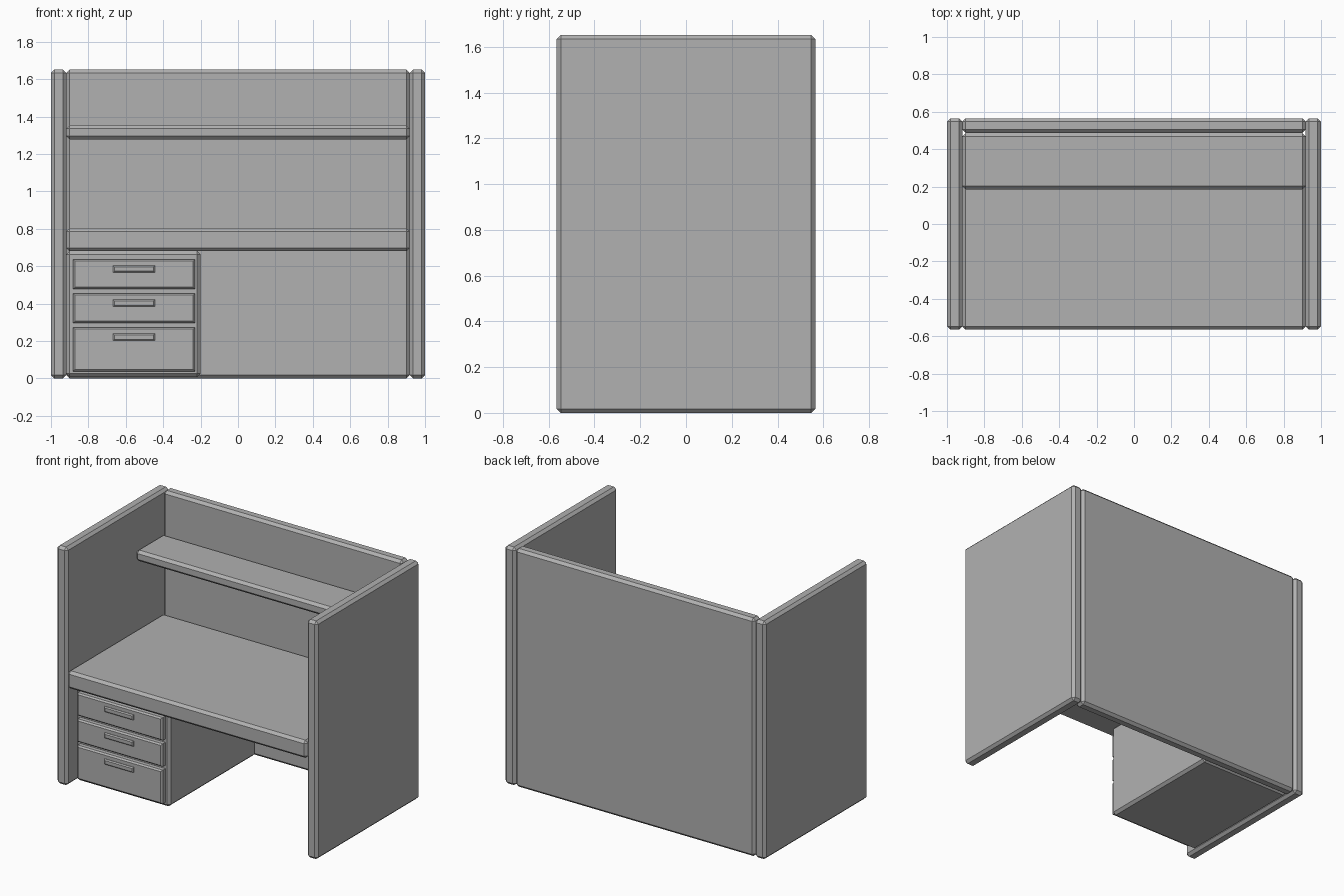
import bpy
import bmesh

if "Cube" in bpy.data.objects:
    bpy.data.objects.remove(bpy.data.objects["Cube"])

# mid grey shared by every part
grey = bpy.data.materials.new("grey")
grey.diffuse_color = (0.44, 0.44, 0.44, 1)
grey.use_nodes = True
grey.node_tree.nodes["Principled BSDF"].inputs["Base Color"].default_value = grey.diffuse_color


def box(name, x, y, z, chamfer=0.018, front_only=False):
    """Chamfered box from (min, max) pairs; optionally chamfer only the front rim."""
    bm = bmesh.new()
    bmesh.ops.create_cube(bm, size=1)
    bmesh.ops.scale(bm, vec=[b - a for a, b in (x, y, z)], verts=bm.verts)
    edges = bm.edges[:]
    if front_only:
        edges = [e for e in edges if all(v.co.y < 0 for v in e.verts)]
    bmesh.ops.bevel(bm, geom=edges, offset=chamfer, segments=1,
                    affect='EDGES', profile=0.5)
    mesh = bpy.data.meshes.new(name)
    bm.to_mesh(mesh)
    bm.free()
    mesh.materials.append(grey)
    ob = bpy.data.objects.new(name, mesh)
    ob.location = [(a + b) / 2 for a, b in (x, y, z)]
    bpy.context.collection.objects.link(ob)
    return ob


DEPTH = 0.565   # half depth of the cubicle
HEIGHT = 1.651
INNER = 0.918   # half width between the side panels
BACK = 0.487    # front face of the back panel

# partition walls
box("left_panel", (-1, -INNER), (-DEPTH, DEPTH), (0, HEIGHT))
box("right_panel", (INNER, 1), (-DEPTH, DEPTH), (0, HEIGHT))
box("back_panel", (-INNER, INNER), (BACK, DEPTH), (0, HEIGHT))

# desk top and upper shelf
box("desk_top", (-INNER, INNER), (-DEPTH, BACK), (0.68, 0.803))
box("shelf", (-INNER, INNER), (0.185, BACK), (1.277, 1.353))

# drawer cabinet
FRONT = -0.467
box("drawer_cabinet", (-INNER, -0.2), (FRONT, BACK), (0.008, 0.68))

# drawer fronts, each with a bar handle near its top
for i, (low, high) in enumerate([(0.478, 0.637), (0.296, 0.455), (0.038, 0.273)], 1):
    box(f"drawer_{i}", (-0.882, -0.23), (FRONT - 0.038, FRONT + 0.03),
        (low, high), 0.01, True)
    box(f"drawer_handle_{i}", (-0.668, -0.445), (FRONT - 0.048, FRONT - 0.02),
        (high - 0.071, high - 0.034), 0.007, True)
